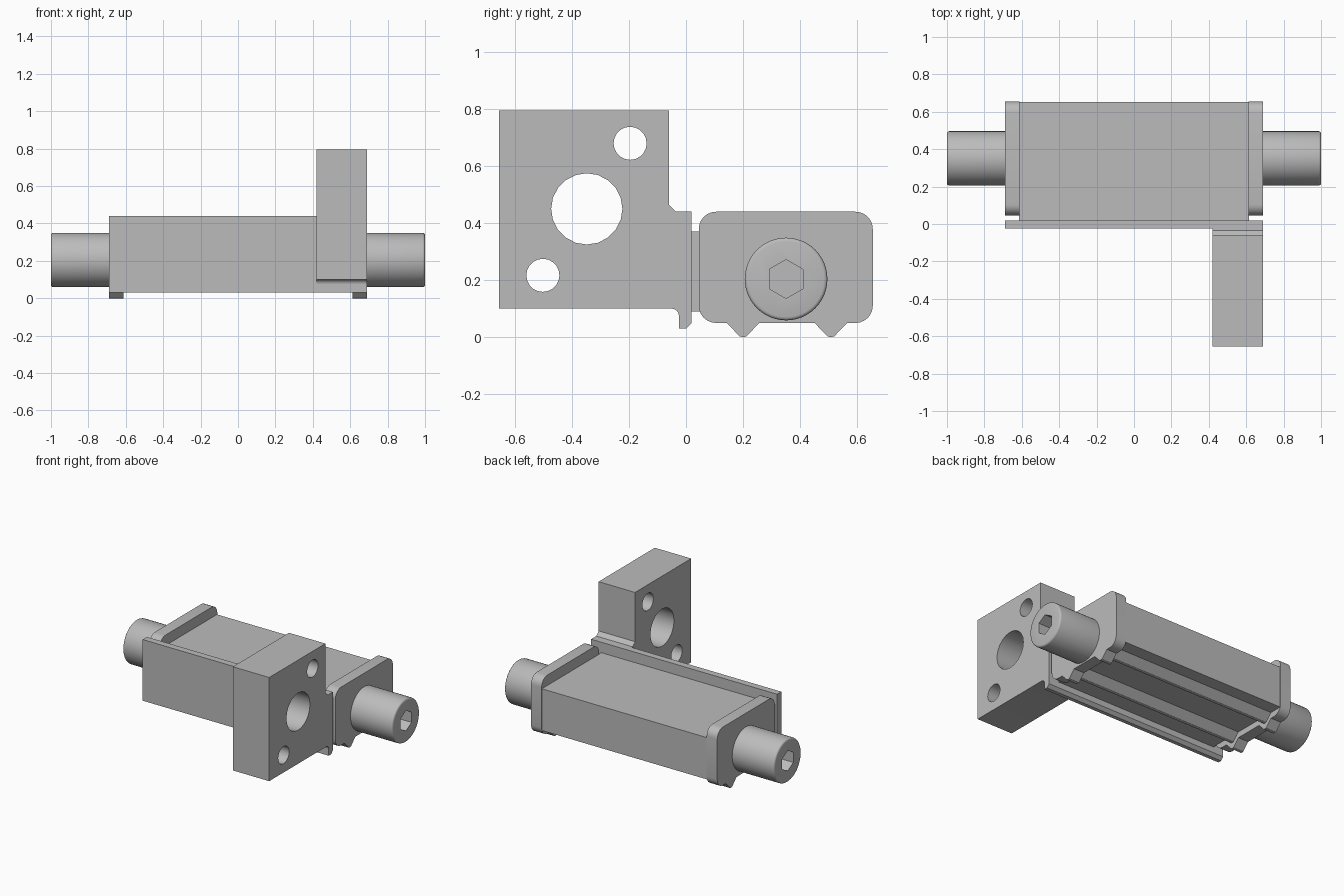
import bpy, bmesh, math
from math import cos, sin, pi

cube = bpy.data.objects.get("Cube")
if cube:
    bpy.data.objects.remove(cube)

steel = bpy.data.materials.new("grey_steel")
steel.use_nodes = True
GREY = (0.5, 0.5, 0.5, 1)
steel.diffuse_color = GREY
steel.node_tree.nodes["Principled BSDF"].inputs["Base Color"].default_value = GREY


def arc(y, z, r, a0, a1, n=6):
    """Points of an arc, angles in degrees."""
    steps = [math.radians(a0 + (a1 - a0) * i / n) for i in range(n + 1)]
    return [(y + r * cos(a), z + r * sin(a)) for a in steps]


def circle(y, z, r, n, start=0):
    return arc(y, z, r, start, start + 360, n)[:-1]


def prism(name, outline, x0, x1, rim=0):
    """Extrude a y-z outline along x, optionally rounding the x1 rim."""
    bm = bmesh.new()
    face = bm.faces.new([bm.verts.new((x0, y, z)) for y, z in outline])
    ext = bmesh.ops.extrude_face_region(bm, geom=[face])["geom"]
    moved = [v for v in ext if isinstance(v, bmesh.types.BMVert)]
    bmesh.ops.translate(bm, verts=moved, vec=(x1 - x0, 0, 0))
    if rim:
        edges = [e for e in bm.edges if all(v in moved for v in e.verts)]
        bmesh.ops.bevel(bm, geom=edges, offset=rim, segments=3, profile=0.5, affect='EDGES')
    bmesh.ops.recalc_face_normals(bm, faces=bm.faces)
    mesh = bpy.data.meshes.new(name)
    bm.to_mesh(mesh)
    bm.free()
    mesh.materials.append(steel)
    ob = bpy.data.objects.new(name, mesh)
    bpy.context.collection.objects.link(ob)
    return ob


def finish(ob, cutters=(), mirror=False):
    """Cut, mirror across x, then shade."""
    bpy.ops.object.select_all(action='DESELECT')
    bpy.context.view_layer.objects.active = ob
    ob.select_set(True)
    for c in cutters:
        m = ob.modifiers.new("cut", 'BOOLEAN')
        m.operation, m.solver, m.object = 'DIFFERENCE', 'EXACT', c
        bpy.ops.object.modifier_apply(modifier=m.name)
        bpy.data.objects.remove(c)
    if mirror:
        m = ob.modifiers.new("mirror", 'MIRROR')
        m.use_mirror_merge = False
        bpy.ops.object.modifier_apply(modifier=m.name)
    bpy.ops.object.shade_smooth_by_angle(angle=math.radians(32))


def ridges(base):
    """Two V ridges along an underside, left to right."""
    pts = []
    for y in (0.2, 0.508):
        pts += [(y - 0.057, base), (y - 0.012, base - 0.047), (y, base - 0.05),
                (y + 0.012, base - 0.047), (y + 0.057, base)]
    return pts


# Main body with ridged underside
finish(prism("body", [(0.02, 0.09)] + ridges(0.09) + [(0.652, 0.09), (0.652, 0.37), (0.02, 0.37)],
             -0.615, 0.615))

# Rounded end caps
R = 0.06
cap = (arc(0.045 + R, 0.05 + R, R, 180, 270) + ridges(0.05)
       + arc(0.655 - R, 0.05 + R, R, 270, 360)
       + arc(0.655 - R, 0.44 - R, R, 0, 90) + arc(0.045 + R, 0.44 - R, R, 90, 180))
finish(prism("end_caps", cap, 0.612, 0.69), mirror=True)

# Socket-head bolts
bolt = prism("bolts", circle(0.351, 0.204, 0.145, 48), 0.66, 1.0, rim=0.012)
socket = prism("socket_cutter", circle(0.351, 0.204, 0.068, 6, 90), 0.88, 1.1)
finish(bolt, [socket], mirror=True)

# Long front plate
finish(prism("front_plate", [(-0.025, 0.03), (0, 0.03), (0.02, 0.05), (0.02, 0.44), (-0.025, 0.44)],
             -0.69, 0.69))

# Mounting block with chamfer, fillet and three through holes
block = prism("mounting_block",
              [(-0.655, 0.1)] + arc(-0.05, 0.075, 0.025, 90, 0)
              + [(-0.025, 0.44), (-0.035, 0.44), (-0.06, 0.465), (-0.06, 0.795), (-0.655, 0.795)],
              0.42, 0.69)
holes = [(-0.348, 0.45, 0.125, 20), (-0.196, 0.68, 0.058, 20), (-0.502, 0.217, 0.058, 20)]
finish(block, [prism("hole_cutter", circle(*h), 0.3, 0.8) for h in holes])
